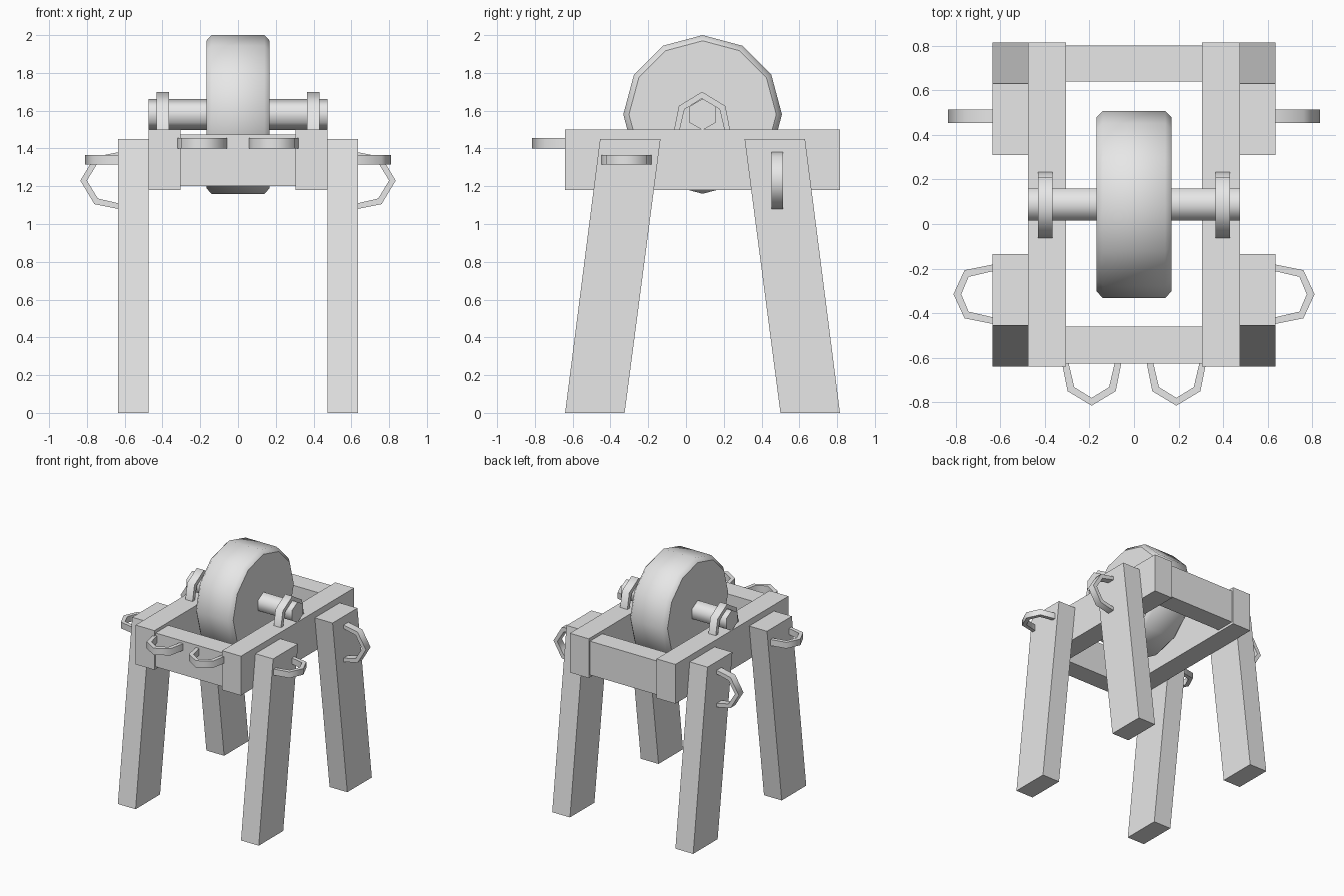
import bpy, bmesh, math
from mathutils import Vector

default_cube = bpy.data.objects.get("Cube")
if default_cube:
    bpy.data.objects.remove(default_cube, do_unlink=True)

grey = bpy.data.materials.new("plain grey")
grey.use_nodes = True
grey.diffuse_color = (0.8, 0.8, 0.8, 1)
grey.node_tree.nodes["Principled BSDF"].inputs["Base Color"].default_value = (0.8, 0.8, 0.8, 1)


def finish(name, bm, smooth_test=None):
    """Turn a bmesh into an object; faces passing smooth_test are smooth."""
    bmesh.ops.recalc_face_normals(bm, faces=bm.faces)
    for f in bm.faces:
        f.smooth = bool(smooth_test and smooth_test(f))
    mesh = bpy.data.meshes.new(name)
    bm.to_mesh(mesh)
    bm.free()
    mesh.materials.append(grey)
    obj = bpy.data.objects.new(name, mesh)
    bpy.context.collection.objects.link(obj)
    return obj


def prism(name, outline, offset):
    """Extrude a closed outline of 3D points along an offset."""
    bm = bmesh.new()
    face = bm.faces.new([bm.verts.new(p) for p in outline])
    moved = bmesh.ops.extrude_face_region(bm, geom=[face])["geom"]
    verts = [g for g in moved if isinstance(g, bmesh.types.BMVert)]
    bmesh.ops.translate(bm, verts=verts, vec=offset)
    return finish(name, bm)


def beam(name, x0, x1, y0, y1, z0, z1):
    outline = [(x0, y0, z0), (x0, y1, z0), (x0, y1, z1), (x0, y0, z1)]
    return prism(name, outline, (x1 - x0, 0, 0))


def lathe_x(name, profile, sides, centre):
    """Spin (x, radius) points round a level axis, with flat end caps."""
    bm = bmesh.new()
    rings = []
    for x, r in profile:
        angles = [math.tau * i / sides for i in range(sides)]
        rings.append([bm.verts.new((x, centre[0] + r * math.sin(a),
                                    centre[1] + r * math.cos(a))) for a in angles])
    for a, b in zip(rings, rings[1:]):
        for i in range(sides):
            j = (i + 1) % sides
            bm.faces.new((a[i], a[j], b[j], b[i]))
    bm.faces.new(rings[0])
    bm.faces.new(rings[-1])
    return finish(name, bm, lambda f: abs(f.normal.x) < 0.95)


def staple(name, base, out, across, half, reach, depth):
    """Bent flat bar: half a hexagonal ring standing on a surface."""
    base, out, across = Vector(base), Vector(out), Vector(across)
    side = out.cross(across) * depth
    t = 0.03
    outer = [(-half, 0), (0.025 - half, 0.125), (0, reach),
             (half - 0.025, 0.125), (half, 0)]
    inner = [(half - t, 0), (half - 0.025 - t, 0.107), (0, reach - 0.035),
             (0.025 + t - half, 0.107), (t - half, 0)]
    points = [base + across * u + out * v - side / 2 for u, v in outer + inner]
    obj = prism(name, points, side)
    bpy.ops.object.select_all(action='DESELECT')
    obj.select_set(True)
    bpy.context.view_layer.objects.active = obj
    bpy.ops.object.shade_smooth_by_angle(angle=math.radians(65))
    return obj


# Frame cross beams
beam("front_cross_beam", -0.31, 0.31, -0.625, -0.46, 1.2, 1.475)
beam("back_cross_beam", -0.31, 0.31, 0.64, 0.8, 1.2, 1.475)

for s, label in ((1, "left"), (-1, "right")):
    # Long side beam
    beam(label + "_side_beam", s * 0.305, s * 0.475, -0.64, 0.815, 1.18, 1.5)

    # Splayed legs
    for end, low, high in (("front", -0.64, -0.455), ("back", 0.5, 0.31)):
        outline = [(s * 0.475, low, 0), (s * 0.475, low + 0.315, 0),
                   (s * 0.475, high + 0.32, 1.45), (s * 0.475, high, 1.45)]
        prism(f"{end}_{label}_leg", outline, (s * 0.16, 0, 0))

    # Axle brackets and tool hooks
    staple(label + "_axle_bracket", (s * 0.398, 0.085, 1.5), (0, 0, 1), (0, 1, 0),
           0.148, 0.2, 0.065)
    staple(label + "_front_hook", (s * 0.19, -0.625, 1.427), (0, -1, 0), (1, 0, 0),
           0.133, 0.19, 0.055)
    staple(label + "_front_leg_hook", (s * 0.635, -0.315, 1.34), (s, 0, 0), (0, 1, 0),
           0.133, 0.175, 0.05)
    staple(label + "_back_leg_hook", (s * 0.635, 0.483, 1.23), (s, 0, 0), (0, 0, 1),
           0.15, 0.2, 0.06)

# Grinding wheel and its axle
lathe_x("grinding_wheel", [(-0.168, 0.39), (-0.14, 0.42), (0.14, 0.42), (0.168, 0.39)],
        12, (0.088, 1.58))
lathe_x("axle", [(-0.475, 0.083), (0.475, 0.083)], 6, (0.088, 1.58))
